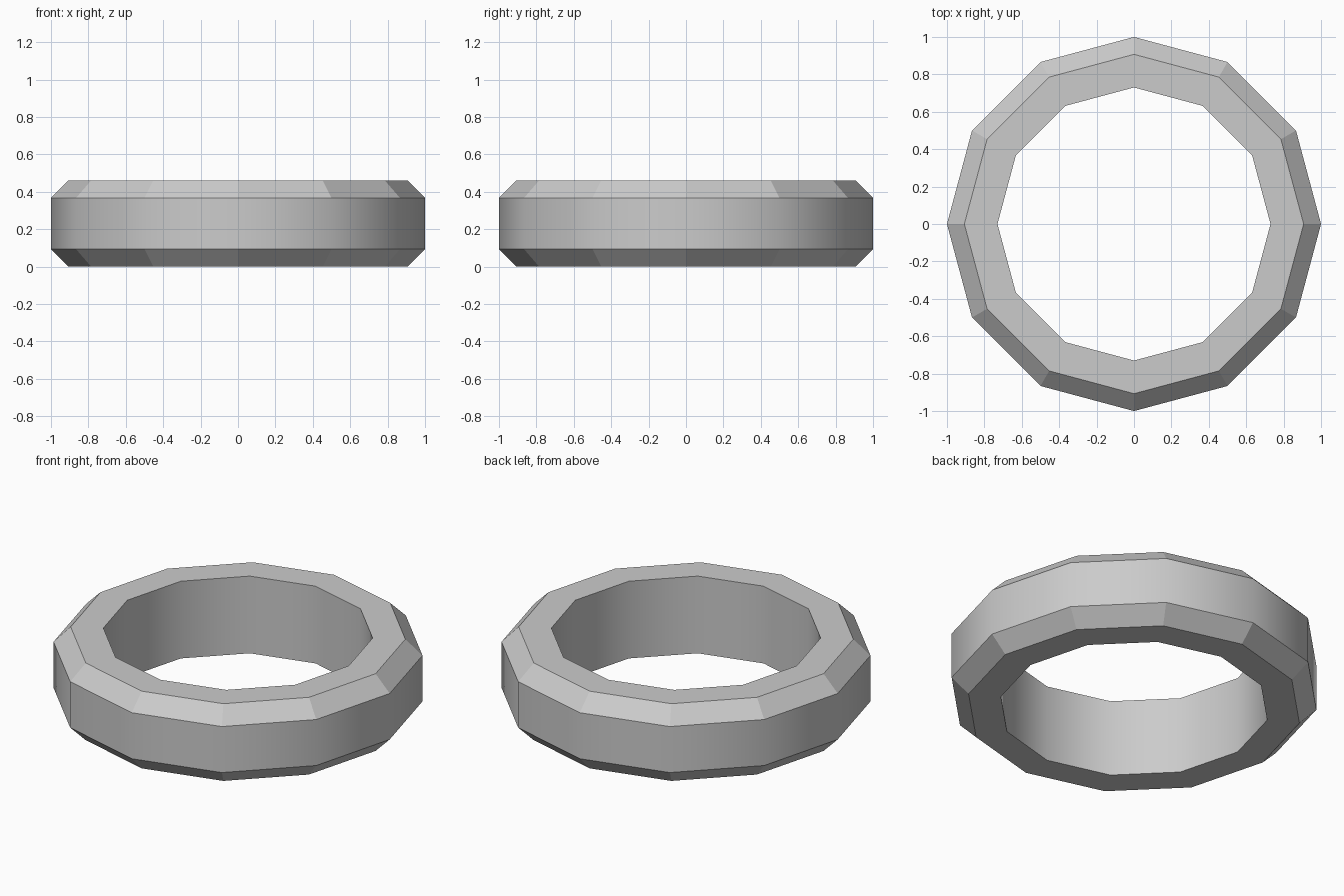
import bpy
import bmesh
from math import cos, sin, tau

cube = bpy.data.objects.get("Cube")
if cube:
    bpy.data.objects.remove(cube, do_unlink=True)

SIDES = 12
# Ring cross-section as (radius, height), outward from the inner bottom rim
PROFILE = [(0.73, 0), (0.907, 0), (1, 0.093), (1, 0.367), (0.907, 0.46), (0.73, 0.46)]

# Plain grey surface
grey = bpy.data.materials.new("light_grey")
grey.use_nodes = True
colour = (0.6, 0.6, 0.6, 1)
grey.diffuse_color = colour
grey.node_tree.nodes["Principled BSDF"].inputs["Base Color"].default_value = colour

# Sweep the cross-section around the vertical axis
bm = bmesh.new()
loops = []
for i in range(SIDES):
    a = tau * i / SIDES
    loops.append([bm.verts.new((r * cos(a), r * sin(a), z)) for r, z in PROFILE])
for i in range(SIDES):
    here, there = loops[i], loops[(i + 1) % SIDES]
    for j in range(len(PROFILE)):
        k = (j + 1) % len(PROFILE)
        face = bm.faces.new((here[j], there[j], there[k], here[k]))
        # Upright walls are smooth; chamfers and end faces stay flat
        face.smooth = PROFILE[j][0] == PROFILE[k][0]
bmesh.ops.recalc_face_normals(bm, faces=bm.faces)

# Crisp edges where the walls meet the chamfers and end faces
for edge in bm.edges:
    edge.smooth = all(f.smooth for f in edge.link_faces)

mesh = bpy.data.meshes.new("chamfered_ring")
bm.to_mesh(mesh)
bm.free()
mesh.materials.append(grey)
ring = bpy.data.objects.new("chamfered_ring", mesh)
bpy.context.collection.objects.link(ring)
